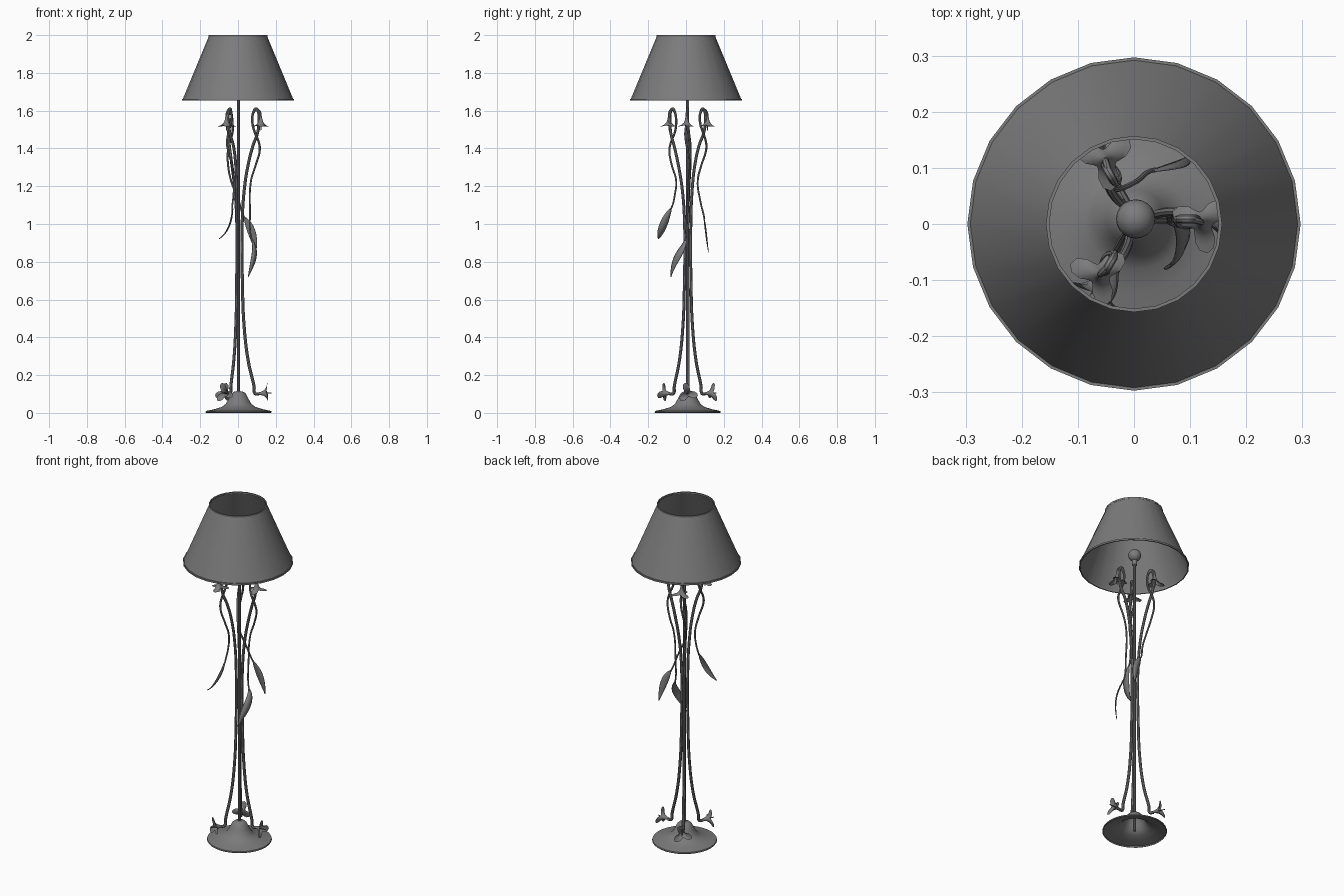
import bpy, bmesh
from math import sin, cos, pi, radians
from mathutils import Vector, Matrix
from mathutils.geometry import interpolate_bezier

if "Cube" in bpy.data.objects:
    bpy.data.objects.remove(bpy.data.objects["Cube"])

grey = bpy.data.materials.new("dark_grey_metal")
grey.use_nodes = True
COLOUR = (0.2, 0.2, 0.2, 1)
grey.diffuse_color = COLOUR
grey.node_tree.nodes["Principled BSDF"].inputs["Base Color"].default_value = COLOUR

AXIS = Vector((0.003, 0.009, 0))


def finish(obj):
    """Give the material and smooth shading with sharp edges kept."""
    bpy.ops.object.select_all(action='DESELECT')
    obj.select_set(True)
    bpy.context.view_layer.objects.active = obj
    obj.data.materials.clear()
    obj.data.materials.append(grey)
    bpy.ops.object.shade_smooth_by_angle(angle=radians(40))
    return obj


def grid(name, rows, closed=True):
    """Skin a list of equal rows of points."""
    bm = bmesh.new()
    rings = [[bm.verts.new(p) for p in row] for row in rows]
    n = len(rings[0])
    for a, b in zip(rings, rings[1:]):
        for i in range(n if closed else n - 1):
            j = (i + 1) % n
            bm.faces.new((a[i], a[j], b[j], b[i]))
    mesh = bpy.data.meshes.new(name)
    bm.to_mesh(mesh)
    bm.free()
    obj = bpy.data.objects.new(name, mesh)
    bpy.context.collection.objects.link(obj)
    return finish(obj)


def lathe(name, profile, centre, sides=24):
    rows = [[centre + Vector((r * cos(2 * pi * i / sides), r * sin(2 * pi * i / sides), z))
             for i in range(sides)] for r, z in profile]
    return grid(name, rows)


def tube(name, points, radius, taper=1.0):
    """Round rod along a smooth path."""
    curve = bpy.data.curves.new(name, 'CURVE')
    curve.dimensions = '3D'
    curve.bevel_depth = radius
    curve.bevel_resolution = 2
    curve.resolution_u = 6
    curve.use_fill_caps = True
    spline = curve.splines.new('BEZIER')
    spline.bezier_points.add(len(points) - 1)
    for i, (bp, p) in enumerate(zip(spline.bezier_points, points)):
        bp.co = p
        bp.handle_left_type = bp.handle_right_type = 'AUTO'
        bp.radius = 1 + (taper - 1) * i / (len(points) - 1)
    obj = bpy.data.objects.new(name, curve)
    bpy.context.collection.objects.link(obj)
    bpy.ops.object.select_all(action='DESELECT')
    obj.select_set(True)
    bpy.context.view_layer.objects.active = obj
    bpy.ops.object.convert(target='MESH')
    return finish(bpy.context.view_layer.objects.active)


def flower(name, apex, axis, up):
    """Trumpet with three flared petals and a pistil."""
    axis = axis.normalized()
    side = axis.cross(up).normalized()
    up = side.cross(axis)
    sides = 24
    rows = []
    for s, r, lobed in ((0, .005, 0), (.02, .009, 0), (.033, .015, .1),
                        (.042, .028, .35), (.046, .042, .55), (.048, .056, .7)):
        row = []
        for i in range(sides):
            a = 2 * pi * i / sides
            lobe = 0.5 + 0.5 * cos(3 * a)
            rr = r * (1 - lobed * (1 - lobe))
            row.append(apex + axis * (s + .01 * lobed * lobe) + (up * cos(a) + side * sin(a)) * rr)
        rows.append(row)
    grid(name, rows)
    tube(name + "_pistil", [apex + axis * .02, apex + axis * .05, apex + axis * .075], .004, .5)


def leaf(name, controls, normal, width):
    """Pointed blade with a shallow centre fold."""
    path = interpolate_bezier(*controls, 14)
    normal = normal.normalized()
    rows = []
    for i, p in enumerate(path):
        along = path[min(i + 1, 13)] - path[max(i - 1, 0)]
        across = along.cross(normal).normalized()
        w = max(.0015, width * abs(sin(pi * i / 13)) ** .8)
        rows.append([p - across * w, p + normal * w * .25, p + across * w])
    obj = grid(name, rows, closed=False)
    obj.modifiers.new("thickness", 'SOLIDIFY').thickness = .003


# Shade: open shell with a thin band at each end
lathe("lamp_shade", [(.293, 1.66), (.154, 1.995)], Vector())
lathe("shade_bottom_rim", [(.291, 1.653), (.297, 1.653), (.297, 1.663), (.291, 1.663), (.291, 1.653)], Vector())
lathe("shade_top_rim", [(.151, 1.99), (.157, 1.99), (.157, 2.0), (.151, 2.0), (.151, 1.99)], Vector())

# Base, post, socket and bulb
lathe("base", [(.172, 0), (.175, .004), (.173, .01), (.13, .019), (.09, .031), (.068, .047),
               (.052, .075), (.04, .1), (.028, .111), (.008, .115)], AXIS, 32)
tube("post", [AXIS + Vector((0, 0, z)) for z in (.005, .8, 1.7)], .008)
lathe("bulb_socket", [(.008, 1.655), (.014, 1.66), (.014, 1.69), (.01, 1.7)], AXIS, 16)
bpy.ops.mesh.primitive_uv_sphere_add(segments=20, ring_count=12, radius=.035,
                                     location=AXIS + Vector((0, 0, 1.72)))
bpy.context.object.name = "bulb"
finish(bpy.context.object)

# Stem and tendril paths as (outward, sideways, height)
STEM = [(.108, 0, .1), (.088, 0, .102), (.082, 0, .14), (.052, 0, .27), (.03, 0, .45), (.02, 0, .7),
        (.019, 0, 1.0), (.03, .005, 1.18), (.052, .012, 1.32), (.078, .012, 1.42), (.1, .005, 1.48),
        (.108, 0, 1.54), (.104, 0, 1.595), (.092, 0, 1.61), (.078, 0, 1.59), (.073, -.004, 1.54),
        (.084, -.012, 1.49), (.108, -.008, 1.43), (.112, 0, 1.39), (.09, .012, 1.31), (.066, .008, 1.23)]

# Each vine: angle, leaf control points, leaf facing
VINES = {
    "left": (0, [(.07, 0, .93), (.105, -.01, .86), (.085, -.07, .82), (.055, -.08, .72)], (.7, -.6, 0)),
    "back": (120, [(.03, .095, 1.04), (.06, .1, 1.0), (.085, .105, .94), (.095, .12, .85)], (0, 1, 0)),
    "front": (240, [(-.03, -.075, 1.09), (-.025, -.105, 1.04), (-.05, -.14, .95), (-.1, -.145, .92)], (1, .2, 0)),
}

for side, (angle, controls, facing) in VINES.items():
    turn = Matrix.Translation(AXIS) @ Matrix.Rotation(radians(angle), 4, 'Z')
    outward = Matrix.Rotation(radians(angle), 3, 'Z') @ Vector((1, 0, 0))
    path = [turn @ Vector(p) for p in STEM]
    controls = [Vector(p) for p in controls]
    tube(side + "_vine_stem", path[:15], .0085, .9)
    # Tendril wanders from the loop down to its leaf
    sway = path[-1].lerp(controls[0], .55) + outward * -.006
    tube(side + "_tendril", path[13:] + [sway, controls[0], controls[0].lerp(controls[1], .3)], .007, .6)
    leaf(side + "_leaf", controls, Vector(facing), .021)
    # Hanging flower, its stalk, and the flower at the foot
    tube(side + "_flower_stalk", [turn @ Vector(p) for p in
                                  ((.095, 0, 1.61), (.112, -.004, 1.595), (.118, -.006, 1.56))], .006)
    flower(side + "_hanging_flower", turn @ Vector((.118, -.006, 1.57)), Vector((0, 0, -1)),
           Matrix.Rotation(radians(40), 3, 'Z') @ outward)
    flower(side + "_foot_flower", turn @ Vector((.1, 0, .102)), outward + Vector((0, 0, .05)),
           Vector((0, 0, 1)) + outward.cross(Vector((0, 0, 1))) * .25)
